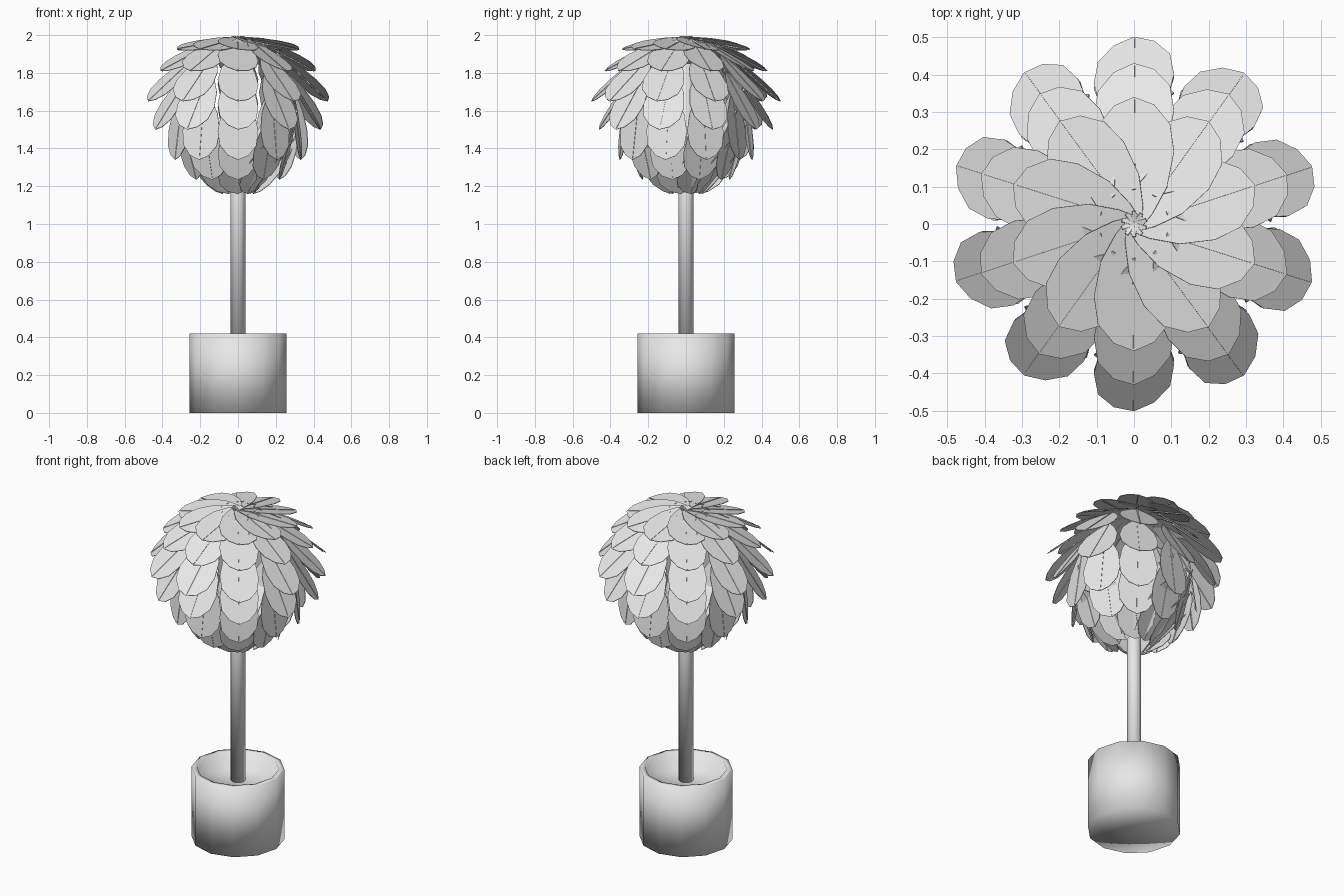
import bpy, bmesh, math
from mathutils import Vector

if "Cube" in bpy.data.objects:
    bpy.data.objects.remove(bpy.data.objects["Cube"])

grey = bpy.data.materials.new("light_grey")
grey.diffuse_color = (0.8, 0.8, 0.8, 1)
grey.use_nodes = True
grey.node_tree.nodes["Principled BSDF"].inputs["Base Color"].default_value = grey.diffuse_color


def finish(name, bm, smooth):
    bmesh.ops.recalc_face_normals(bm, faces=bm.faces)
    mesh = bpy.data.meshes.new(name)
    bm.to_mesh(mesh)
    bm.free()
    mesh.materials.append(grey)
    for p in mesh.polygons:
        p.use_smooth = smooth
    ob = bpy.data.objects.new(name, mesh)
    bpy.context.collection.objects.link(ob)
    return ob


def lathe(name, profile, sides):
    """Revolve (radius, z) points around the z axis."""
    bm = bmesh.new()
    vs = [bm.verts.new((r, 0, z)) for r, z in profile]
    es = [bm.edges.new(pair) for pair in zip(vs, vs[1:])]
    bmesh.ops.spin(bm, geom=vs + es, cent=(0, 0, 0), axis=(0, 0, 1),
                   angle=2 * math.pi, steps=sides, use_duplicate=False)
    bmesh.ops.remove_doubles(bm, verts=bm.verts, dist=1e-4)
    return finish(name, bm, True)


def slab(bm, outline, frame, low, high):
    """Thin plate from a 2D outline placed in a (origin, u, v, n) frame."""
    o, u, v, n = frame
    bot = [bm.verts.new(o + u * a + v * b + n * low) for a, b in outline]
    top = [bm.verts.new(o + u * a + v * b + n * high) for a, b in outline]
    bm.faces.new(bot[::-1])
    bm.faces.new(top)
    k = len(outline)
    for i in range(k):
        j = (i + 1) % k
        bm.faces.new((bot[i], bot[j], top[j], top[i]))


# Pot with recessed soil, and the trunk
lathe("pot", [(0, 0), (.256, 0), (.256, .42), (.225, .42), (.22, .35), (0, .35)], 12)
lathe("trunk", [(0, .34), (.04, .34), (.04, 1.85), (0, 1.85)], 12)

# Leaf outline: half widths along its length, mirrored
LENGTH = 0.38
half = [(.03, .008), (.16, .05), (.35, .09), (.6, .109),
        (.8, .098), (.94, .055)]
side = [(t * LENGTH, w) for t, w in half]
leaf = side + [(LENGTH, 0)] + [(a, -b) for a, b in reversed(side)]
# Midrib running on as a short stalk at the base
rib = [(0, -.005), (LENGTH * .98, -.0025), (LENGTH * .98, .0025), (0, .005)]

# Rows of ten leaves: tip radius, tip height, downward slope
rows = [(.34, 1.925, 10), (.43, 1.81, 27), (.50, 1.65, 42), (.46, 1.50, 57),
        (.35, 1.34, 83), (.23, 1.235, 105), (.085, 1.16, 128)]
roll = math.radians(10)

for i, (r, z, slope) in enumerate(rows):
    bm = bmesh.new()
    s = math.radians(slope)
    for k in range(10):
        a = math.radians(90 + 36 * k)
        out = Vector((math.cos(a), math.sin(a), 0))
        up = Vector((0, 0, 1))
        u = out * math.cos(s) - up * math.sin(s)
        n0 = out * math.sin(s) + up * math.cos(s)
        v0 = Vector((math.sin(a), -math.cos(a), 0))
        # each leaf is rolled so it laps over its neighbour
        v = v0 * math.cos(roll) + n0 * math.sin(roll)
        n = n0 * math.cos(roll) - v0 * math.sin(roll)
        frame = (out * r + up * z - u * LENGTH, u, v, n)
        slab(bm, leaf, frame, -.0015, .0015)
        slab(bm, rib, frame, -.006, .004)
    finish("leaf_row_%d" % (i + 1), bm, False)
